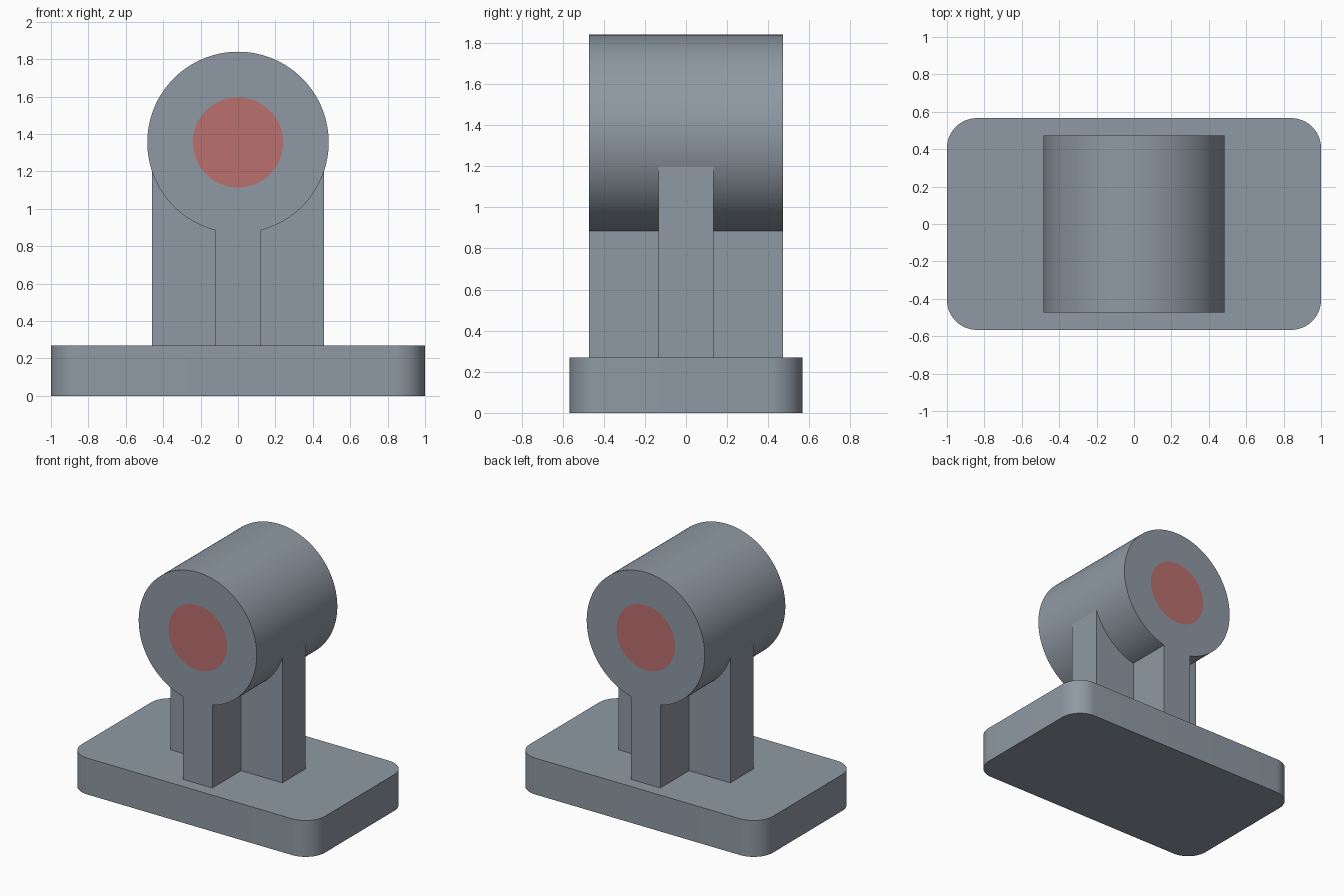
import bpy, bmesh, math

if "Cube" in bpy.data.objects:
    bpy.data.objects.remove(bpy.data.objects["Cube"])

Z0, CZ, R, RP = 0.27, 1.355, 0.485, 0.241   # base top, boss centre, boss and pin radii
LEG_X, WEB_X = 0.12, 0.459
BOSS_Y, WEB_Y = 0.473, 0.135


def material(name, col):
    m = bpy.data.materials.new(name)
    m.diffuse_color = (*col, 1)
    m.use_nodes = True
    m.node_tree.nodes["Principled BSDF"].inputs["Base Color"].default_value = m.diffuse_color
    return m


grey = material("steel grey", (0.275, 0.319, 0.367))
red = material("pin red", (0.49, 0.163, 0.155))


def finish(name, bm, mats):
    bmesh.ops.recalc_face_normals(bm, faces=bm.faces)
    me = bpy.data.meshes.new(name)
    bm.to_mesh(me)
    bm.free()
    ob = bpy.data.objects.new(name, me)
    bpy.context.collection.objects.link(ob)
    for m in mats:
        me.materials.append(m)
    bpy.ops.object.select_all(action='DESELECT')
    ob.select_set(True)
    bpy.context.view_layer.objects.active = ob
    bpy.ops.object.shade_smooth_by_angle(angle=math.radians(30))
    return ob


def prism(name, pts, vec):
    """Extrude a closed 3D outline along a vector."""
    bm = bmesh.new()
    f = bm.faces.new([bm.verts.new(p) for p in pts])
    ext = bmesh.ops.extrude_face_region(bm, geom=[f], use_keep_orig=True)
    verts = [g for g in ext["geom"] if isinstance(g, bmesh.types.BMVert)]
    bmesh.ops.translate(bm, verts=verts, vec=vec)
    return finish(name, bm, [grey])


# Base plate with rounded corners
HX, HY, CR = 1.0, 0.566, 0.16
outline = []
for k, (sx, sy) in enumerate([(1, 1), (-1, 1), (-1, -1), (1, -1)]):
    for i in range(17):
        a = math.pi / 2 * (k + i / 16)
        outline.append((sx * (HX - CR) + CR * math.cos(a),
                        sy * (HY - CR) + CR * math.sin(a), 0))
prism("base_plate", outline, (0, 0, Z0))

# Angles around the boss, including the points where the ribs meet it
special = []
for hx in (LEG_X, WEB_X):
    a = math.acos(hx / R)
    special += [2 * math.pi - a, math.pi + a]
angles = sorted([2 * math.pi * i / 128 for i in range(128)] + special)

# Horizontal boss with the pin flush in both ends
bm = bmesh.new()


def ring(r, y):
    return [bm.verts.new((r * math.cos(a), y, CZ + r * math.sin(a))) for a in angles]


rings = [ring(RP, -BOSS_Y), ring(R, -BOSS_Y), ring(R, BOSS_Y), ring(RP, BOSS_Y)]
n = len(angles)
for a, b in zip(rings, rings[1:]):
    for i in range(n):
        j = (i + 1) % n
        bm.faces.new((a[i], a[j], b[j], b[i]))
for r in (rings[0], rings[-1]):
    bm.faces.new(r).material_index = 1
finish("boss", bm, [grey, red])


# Crossed ribs that end on the underside of the boss
def rib(name, hx, hy):
    a = math.acos(hx / R)
    lo, hi = math.pi + a - 1e-6, 2 * math.pi - a + 1e-6
    arc = [t for t in reversed(angles) if lo <= t <= hi]
    pts = [(-hx, -hy, Z0), (hx, -hy, Z0)]
    pts += [(R * math.cos(t), -hy, CZ + R * math.sin(t)) for t in arc]
    prism(name, pts, (0, 2 * hy, 0))


rib("centre_rib", LEG_X, BOSS_Y)
rib("cross_web", WEB_X, WEB_Y)
